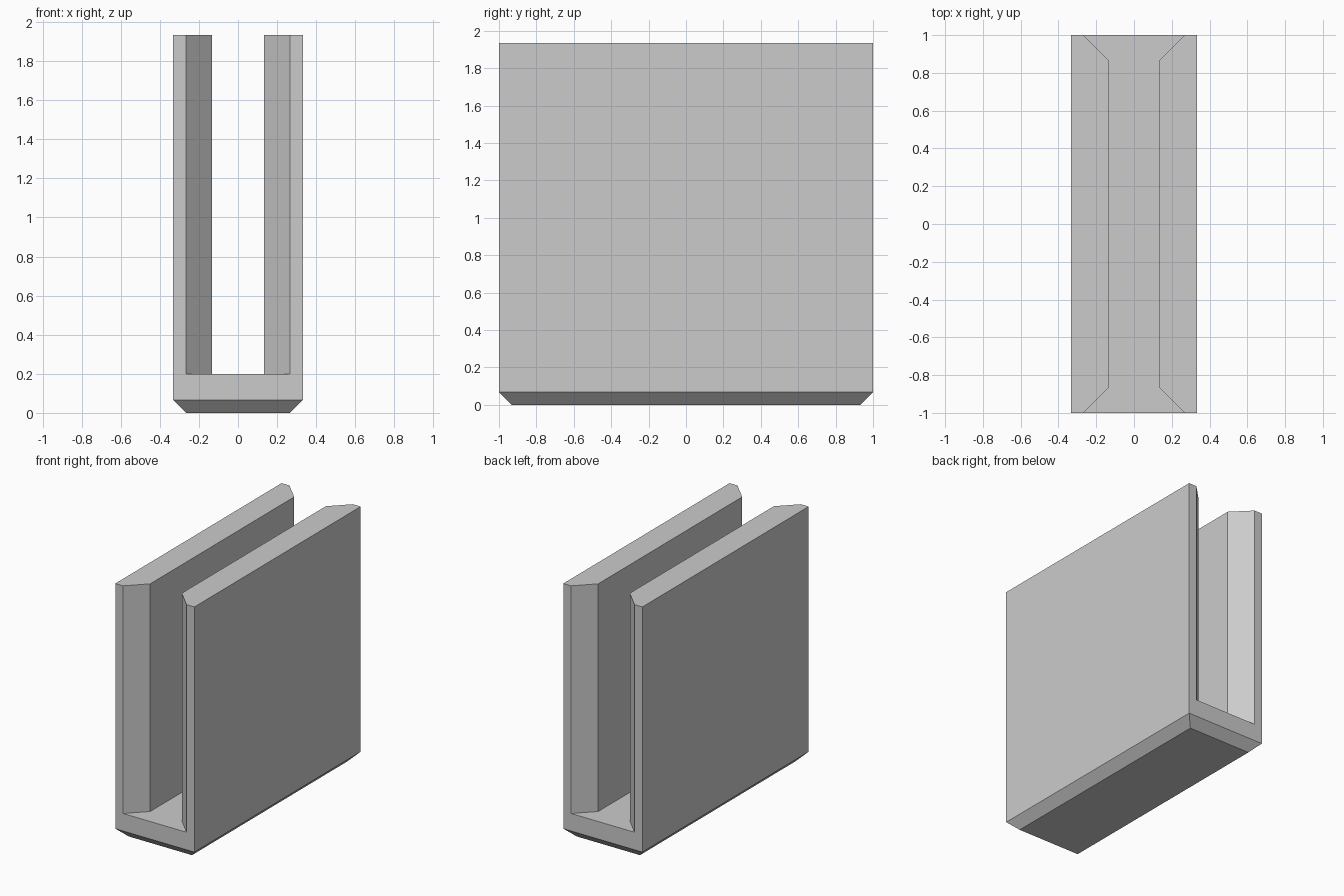
import bpy

cube = bpy.data.objects.get("Cube")
if cube:
    bpy.data.objects.remove(cube, do_unlink=True)

HALF_W, HALF_L, TOP = 0.333, 1.0, 1.933
CHAMFER = 0.067
FLOOR, SLOT, FLARE = 0.2, 0.133, 0.267

grey = bpy.data.materials.new("light grey")
grey.use_nodes = True
colour = (0.6, 0.6, 0.6, 1)
grey.diffuse_color = colour
grey.node_tree.nodes["Principled BSDF"].inputs["Base Color"].default_value = colour


def loft(name, rings):
    """Solid from matching closed rings, listed bottom to top."""
    n = len(rings[0])
    faces = [list(range(n))[::-1], [i + n * (len(rings) - 1) for i in range(n)]]
    for r in range(len(rings) - 1):
        for i in range(n):
            j = (i + 1) % n
            faces.append([r * n + i, r * n + j, (r + 1) * n + j, (r + 1) * n + i])
    mesh = bpy.data.meshes.new(name)
    mesh.from_pydata([p for ring in rings for p in ring], [], faces)
    mesh.materials.append(grey)
    obj = bpy.data.objects.new(name, mesh)
    bpy.context.collection.objects.link(obj)
    return obj


def rectangle(x, y, z):
    return [(-x, -y, z), (x, -y, z), (x, y, z), (-x, y, z)]


# Block with a chamfered underside
body = loft("channel_body", [
    rectangle(HALF_W - CHAMFER, HALF_L - CHAMFER, 0),
    rectangle(HALF_W, HALF_L, CHAMFER),
    rectangle(HALF_W, HALF_L, TOP),
])

# Slot that flares at both ends, running past the block to cut cleanly
side = [(FLARE, -HALF_L - 0.1), (FLARE, -HALF_L), (SLOT, FLARE - SLOT - HALF_L)]
side += [(x, -y) for x, y in reversed(side)]
outline = side + [(-x, -y) for x, y in side]
cutter = loft("slot_cutter", [[(x, y, z) for x, y in outline] for z in (FLOOR, TOP + 0.1)])
cutter.hide_render = True
cutter.hide_viewport = True

cut = body.modifiers.new("slot", 'BOOLEAN')
cut.operation = 'DIFFERENCE'
cut.solver = 'EXACT'
cut.object = cutter
